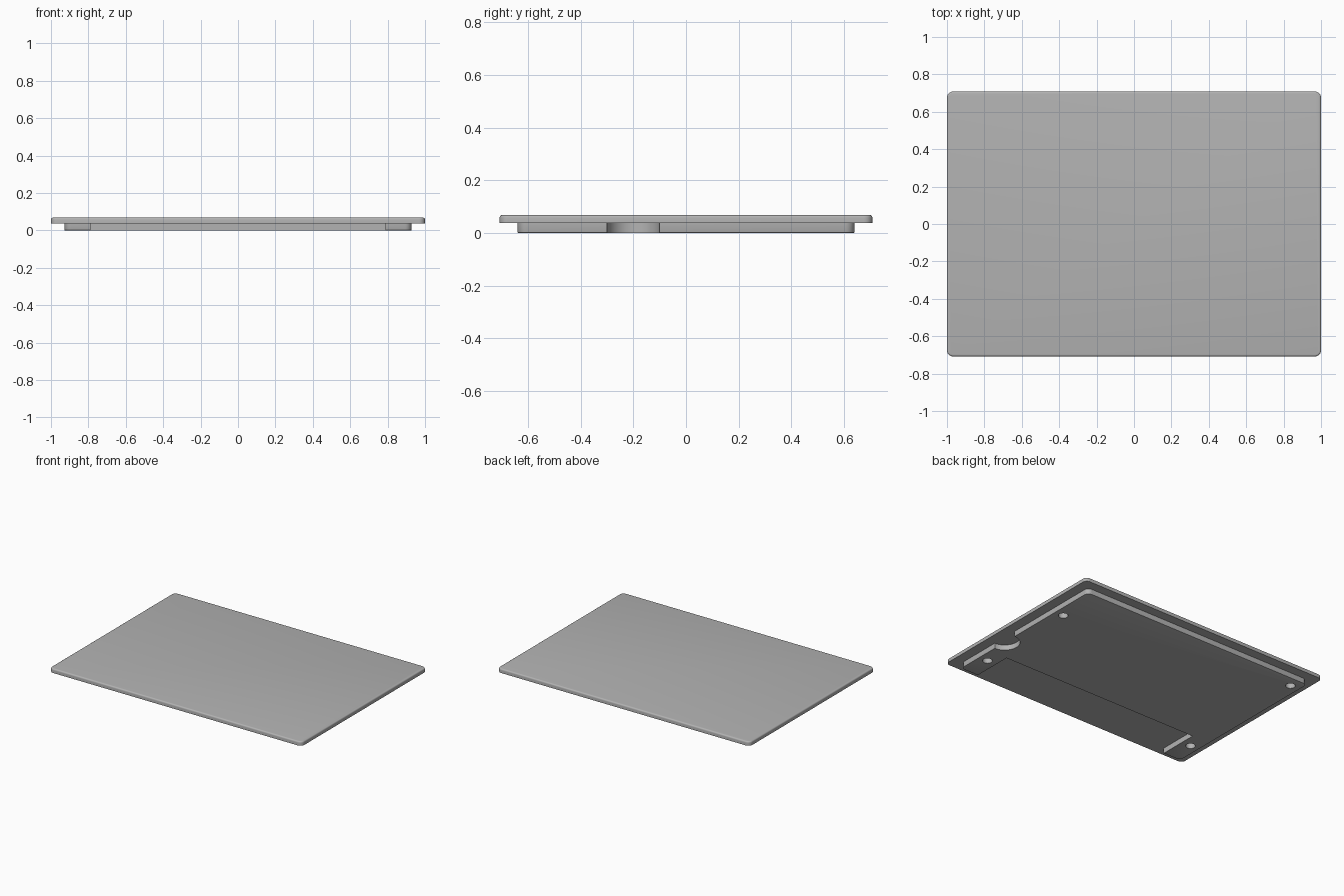
import bpy
import bmesh
import math

if "Cube" in bpy.data.objects:
    bpy.data.objects.remove(bpy.data.objects["Cube"], do_unlink=True)

grey = bpy.data.materials.new("plain grey")
grey.use_nodes = True
colour = (0.45, 0.45, 0.45, 1)
grey.diffuse_color = colour
grey.node_tree.nodes["Principled BSDF"].inputs["Base Color"].default_value = colour


def add_object(name, bm):
    bmesh.ops.recalc_face_normals(bm, faces=bm.faces)
    mesh = bpy.data.meshes.new(name)
    bm.to_mesh(mesh)
    bm.free()
    mesh.materials.append(grey)
    obj = bpy.data.objects.new(name, mesh)
    bpy.context.collection.objects.link(obj)
    return obj


def slab(name, half_x, half_y, z0, z1, corner=0, top=0, bottom=0):
    """Box with rounded vertical corners and softened top and bottom rims."""
    bm = bmesh.new()
    bmesh.ops.create_cube(bm, size=2)
    for v in bm.verts:
        v.co = (v.co.x * half_x, v.co.y * half_y, z1 if v.co.z > 0 else z0)
    if corner:
        upright = [e for e in bm.edges if abs(e.verts[0].co.z - e.verts[1].co.z) > 0.001]
        bmesh.ops.bevel(bm, geom=upright, offset=corner, segments=8,
                        profile=0.5, affect='EDGES')
    for radius, level, steps in ((top, z1, 4), (bottom, z0, 2)):
        if radius:
            rim = [e for e in bm.edges if all(abs(v.co.z - level) < 1e-5 for v in e.verts)]
            bmesh.ops.bevel(bm, geom=rim, offset=radius, segments=steps,
                            profile=0.5, affect='EDGES')
    return add_object(name, bm)


def cylinder(name, x, y, radius, sides):
    bm = bmesh.new()
    bmesh.ops.create_cone(bm, cap_ends=True, segments=sides, radius1=radius,
                          radius2=radius, depth=0.2)
    obj = add_object(name, bm)
    obj.location = (x, y, 0)
    return obj


def cut(target, cutter):
    cutter.hide_render = True
    bpy.context.view_layer.objects.active = target
    mod = target.modifiers.new("cut", 'BOOLEAN')
    mod.operation = 'DIFFERENCE'
    mod.solver = 'EXACT'
    mod.object = cutter
    bpy.ops.object.modifier_apply(modifier=mod.name)
    bpy.data.objects.remove(cutter, do_unlink=True)


# Wide cover plate and the narrower raised panel under it
cover = slab("cover_plate", 1.0, 0.708, 0.038, 0.068, corner=0.032, top=0.01)
panel = slab("underside_panel", 0.928, 0.64, 0, 0.045, corner=0.035, bottom=0.003)

# Wide rectangular recess open to the front
recess = slab("recess_cutter", 0.788, 0.3, -0.1, 0.1)
recess.location.y = -0.648
cut(panel, recess)

# Half-round finger notch on the left edge
cut(panel, cylinder("notch_cutter", 0.928, -0.2, 0.1, 48))

# Four screw holes
for x, y in ((0.86, 0.31), (0.86, -0.455), (-0.855, 0.56), (-0.86, -0.455)):
    cut(panel, cylinder("screw_hole_cutter", x, y, 0.032, 24))

# Smooth the rounded edges, keep the cuts crisp
for obj in (cover, panel):
    bpy.ops.object.select_all(action='DESELECT')
    obj.select_set(True)
    bpy.context.view_layer.objects.active = obj
    bpy.ops.object.shade_smooth_by_angle(angle=math.radians(35))
